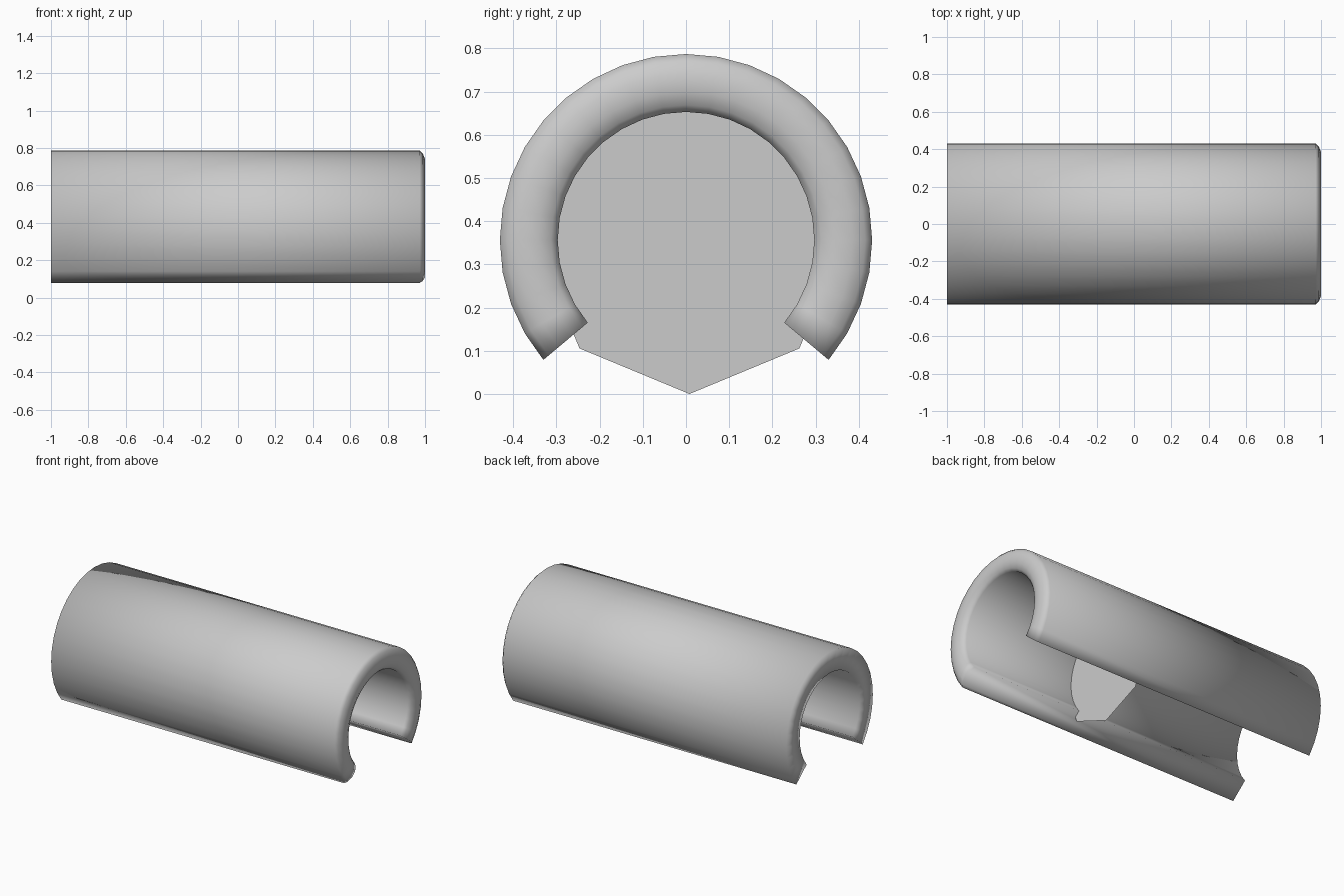
import bpy, bmesh
from math import cos, sin, radians

if "Cube" in bpy.data.objects:
    bpy.data.objects.remove(bpy.data.objects["Cube"])

CZ = 0.356           # height of the tube axis
R_OUT, R_IN = 0.431, 0.297


def finish(bm, name, smooth):
    bmesh.ops.recalc_face_normals(bm, faces=bm.faces)
    for f in bm.faces:
        f.smooth = smooth
    mesh = bpy.data.meshes.new(name)
    bm.to_mesh(mesh)
    bm.free()
    obj = bpy.data.objects.new(name, mesh)
    bpy.context.collection.objects.link(obj)
    return obj


# Shell: wall profile (x, radius) with a flat back and rounded front lip,
# swept around the axis and left open along the bottom
profile = [(-1, R_IN), (-1, R_OUT), (0.972, R_OUT), (0.988, 0.415), (1, 0.385),
           (1, 0.343), (0.988, 0.313), (0.972, R_IN)]
bm = bmesh.new()
rings = []
for deg in range(-40, 221, 10):
    a = radians(deg)
    rings.append([bm.verts.new((x, r * cos(a), CZ + r * sin(a))) for x, r in profile])
n = len(profile)
for r0, r1 in zip(rings, rings[1:]):
    for i in range(n):
        j = (i + 1) % n
        bm.faces.new((r0[i], r0[j], r1[j], r1[i]))
bm.faces.new(rings[0])
bm.faces.new(rings[-1])
finish(bm, "tube_shell", True)

# Divider: thin octagonal plate standing across the inside of the tube
bm = bmesh.new()
R = 0.36
bm.faces.new([bm.verts.new((0.21, 0.008 + R * cos(radians(45 * k)), R + R * sin(radians(45 * k))))
              for k in range(8)])
finish(bm, "divider_plate", False)
